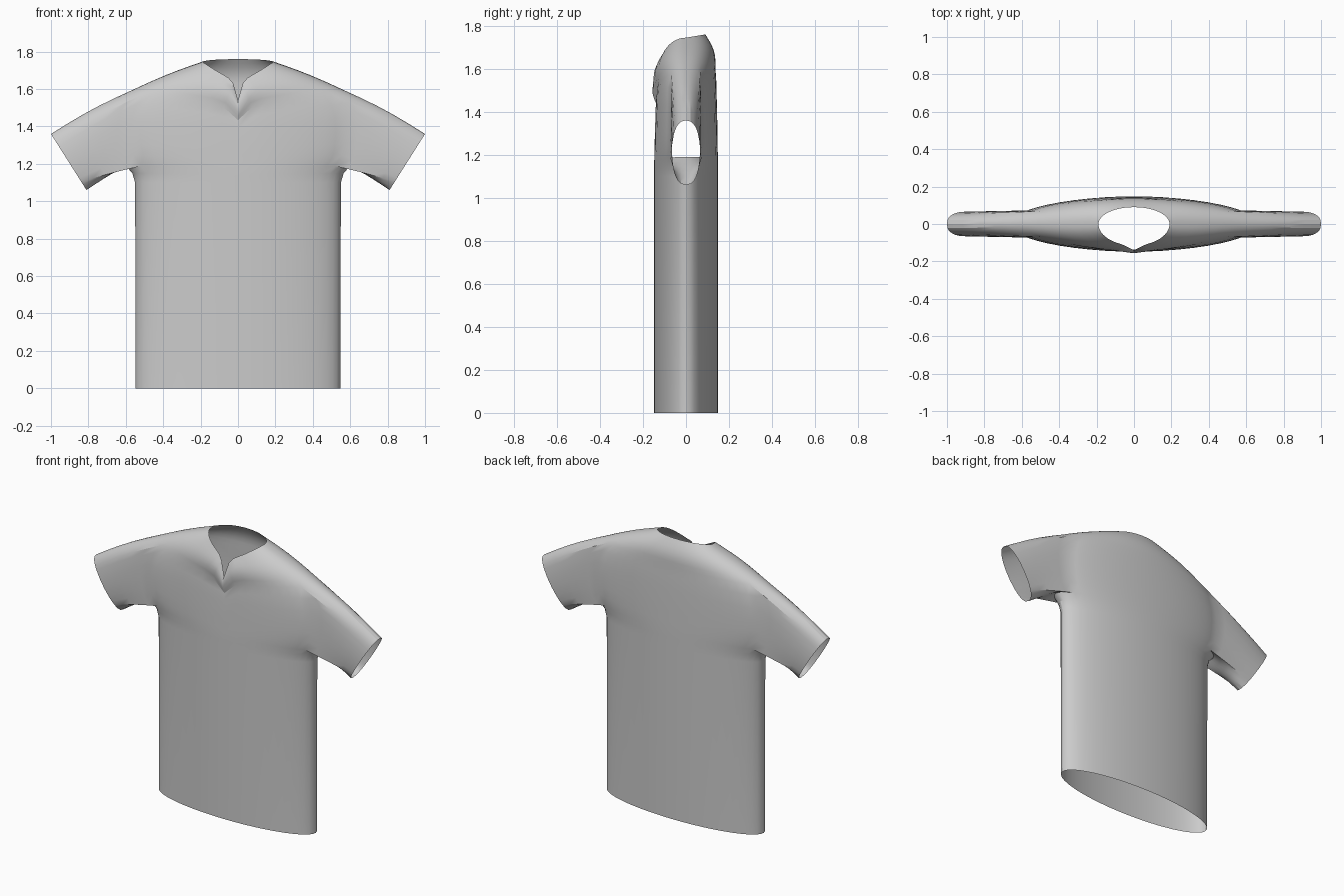
import bpy
import bmesh
from math import sin, cos, pi, atan2, copysign, tau
from mathutils import Vector

if "Cube" in bpy.data.objects:
    bpy.data.objects.remove(bpy.data.objects["Cube"])

COLS = 48          # columns around the torso
ARM = 4            # armhole half-width in columns
HEM_TOP = 1.1      # straight torso ends here
SHOULDER = 1.59
NECK_ROWS = 6

# Torso rows: height, half-width, half-depth
ROWS = [(0, .547, .148), (HEM_TOP, .55, .148), (1.15, .565, .148),
        (1.19, .60, .148), (1.25, .64, .147), (1.31, .653, .146),
        (1.38, .66, .145), (1.45, .655, .143), (1.53, .63, .141),
        (SHOULDER, .575, .137)]
ARM_LOW, ARM_HIGH = 3, len(ROWS) - 1

# Front neckline: distance from centre, height
VEE = [(0, 1.54), (.025, 1.63), (.05, 1.66), (.12, 1.70), (.19, 1.745), (1, 1.745)]


def vee_height(x):
    for (x0, z0), (x1, z1) in zip(VEE, VEE[1:]):
        if x <= x1:
            return z0 + (z1 - z0) * (x - x0) / (x1 - x0)
    return VEE[-1][1]


def neck_point(a):
    x = .19 * cos(a)
    if sin(a) >= 0:
        return Vector((x, .09 * sin(a), 1.745 + .015 * sin(a)))
    depth = .115 * sin(a) - .025 * max(0, 1 - abs(x) / .06)
    return Vector((x, depth, vee_height(abs(x))))


def torso_point(row, a):
    z, w, d = ROWS[row]
    if z > HEM_TOP:   # each column is scaled to end at the neckline
        z = HEM_TOP + (z - HEM_TOP) * (neck_point(a).z - HEM_TOP) / (1.745 - HEM_TOP)
    return Vector((w * cos(a), d * sin(a), z))


def yoke_point(f, a):
    p = torso_point(ARM_HIGH, a).lerp(neck_point(a), f)
    bulge = sin(pi * f)
    p.y *= 1 + .13 * bulge
    p.z += .008 * bulge
    return p


bm = bmesh.new()

# Torso and yoke rings
angles = [tau * c / COLS for c in range(COLS)]
grid = [[bm.verts.new(torso_point(r, a)) for a in angles] for r in range(len(ROWS))]
for n in range(1, NECK_ROWS + 1):
    grid.append([bm.verts.new(yoke_point(n / NECK_ROWS, a)) for a in angles])


def in_armhole(r, c):
    side = c % (COLS // 2)
    return ARM_LOW <= r < ARM_HIGH and (side < ARM or side >= COLS // 2 - ARM)


for r in range(len(grid) - 1):
    for c in range(COLS):
        if not in_armhole(r, c):
            e = (c + 1) % COLS
            bm.faces.new((grid[r][c], grid[r][e], grid[r + 1][e], grid[r + 1][c]))


# Sleeves grow out of the armhole edges
def sleeve(middle, side):
    def at(r, c):
        return grid[r][(middle + c) % COLS]
    loop = [at(ARM_HIGH, c) for c in range(-ARM, ARM)]
    loop += [at(r, ARM) for r in range(ARM_HIGH, ARM_LOW, -1)]
    loop += [at(ARM_LOW, c) for c in range(ARM, -ARM, -1)]
    loop += [at(r, -ARM) for r in range(ARM_LOW, ARM_HIGH)]
    centre = (ROWS[ARM_LOW][0] + SHOULDER) / 2
    cuff = []
    for v in loop:
        a = atan2(v.co.y * 2.8, v.co.z - centre)
        cuff.append(Vector((side * (.905 + .095 * cos(a)),
                            .066 * copysign(abs(sin(a)) ** .8, sin(a)),
                            1.21 + .15 * cos(a))))
    start = [v.co.copy() for v in loop]
    previous = loop
    steps = 5
    for n in range(1, steps + 1):
        f = n / steps
        ring = []
        for s, t in zip(start, cuff):
            p = s.lerp(t, f)
            p.z += .012 * sin(pi * f) * (1 if s.z > centre else 0.3)
            ring.append(bm.verts.new(p))
        for i in range(len(ring)):
            j = (i + 1) % len(ring)
            bm.faces.new((previous[i], previous[j], ring[j], ring[i]))
        previous = ring


sleeve(0, 1)
sleeve(COLS // 2, -1)
bmesh.ops.recalc_face_normals(bm, faces=bm.faces)
# Open cloth: make sure the normals point outwards
bm.faces.ensure_lookup_table()
front = min(bm.faces, key=lambda f: f.calc_center_median().y)
if front.normal.y > 0:
    bmesh.ops.reverse_faces(bm, faces=bm.faces)

mesh = bpy.data.meshes.new("shirt")
bm.to_mesh(mesh)
bm.free()
shirt = bpy.data.objects.new("shirt", mesh)
bpy.context.collection.objects.link(shirt)

# Plain grey cloth
cloth = bpy.data.materials.new("grey cloth")
cloth.use_nodes = True
colour = (.6, .6, .6, 1)
cloth.diffuse_color = colour
cloth.node_tree.nodes["Principled BSDF"].inputs["Base Color"].default_value = colour
mesh.materials.append(cloth)

bpy.context.view_layer.objects.active = shirt
shirt.select_set(True)
bpy.ops.object.shade_smooth_by_angle(angle=.4)
